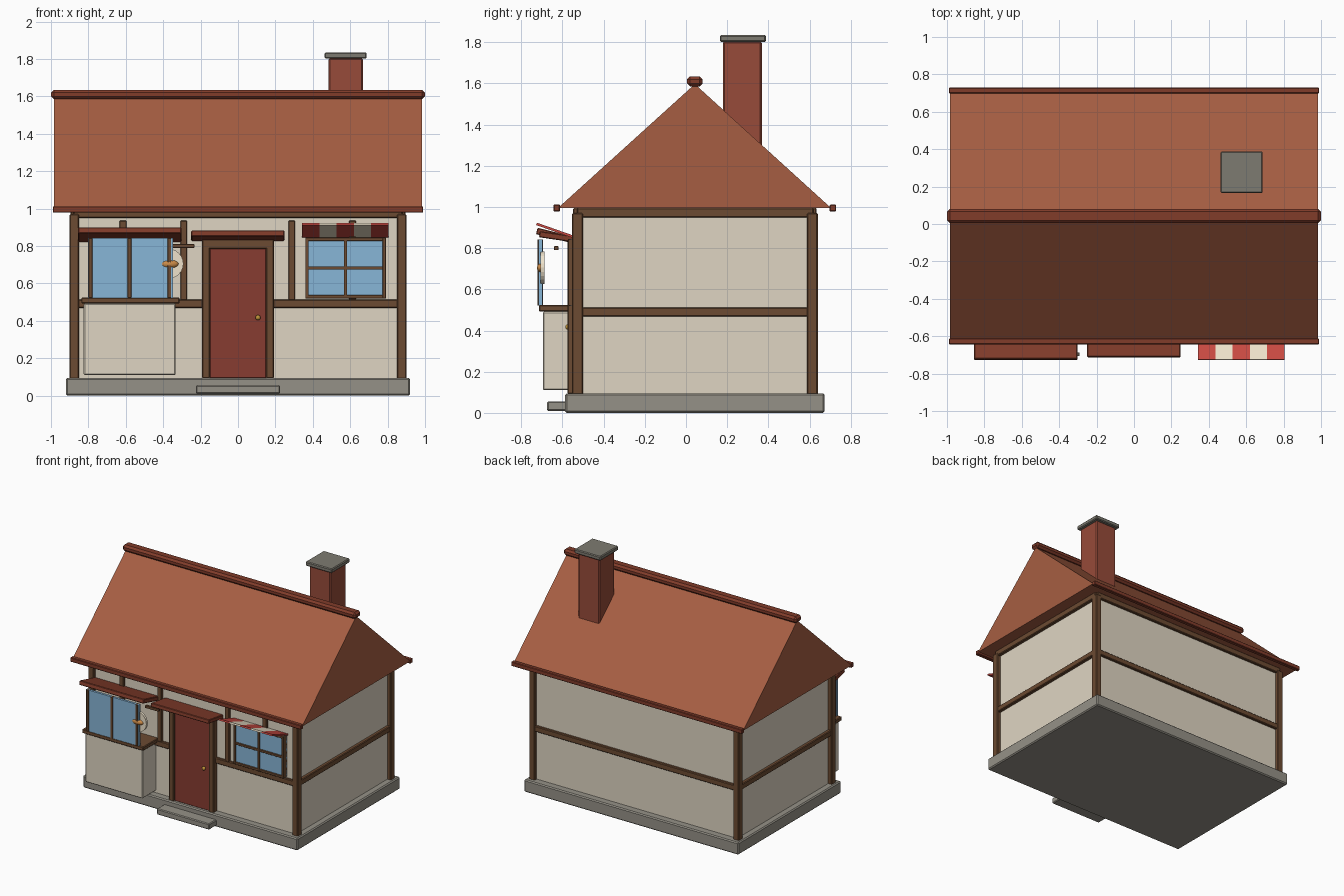
import bpy, bmesh, math
from mathutils import Matrix

if "Cube" in bpy.data.objects:
    bpy.data.objects.remove(bpy.data.objects["Cube"])


def material(name, rgb):
    # colours are given as seen on screen and stored as linear values
    m = bpy.data.materials.new(name)
    m.diffuse_color = [(c / 255) ** 2.2 for c in rgb] + [1]
    m.use_nodes = True
    m.node_tree.nodes["Principled BSDF"].inputs["Base Color"].default_value = m.diffuse_color
    return m


PLASTER = material("plaster", (222, 212, 193))
TIMBER = material("timber", (108, 76, 53))
STONE = material("stone", (148, 144, 134))
CAP = material("cap_stone", (125, 122, 112))
TILE = material("roof_tile", (165, 94, 68))
RIDGE = material("ridge_tile", (128, 62, 46))
BRICK = material("brick", (150, 76, 60))
DOOR = material("door_paint", (134, 62, 52))
GLASS = material("glass", (134, 180, 214))
RED = material("awning_red", (200, 75, 68))
CREAM = material("awning_cream", (238, 226, 202))
BRASS = material("brass", (190, 145, 60))
BREAD = material("bread", (205, 140, 75))


def finish(name, bm, mat, bevel=0):
    me = bpy.data.meshes.new(name)
    bmesh.ops.recalc_face_normals(bm, faces=bm.faces)
    bm.to_mesh(me)
    bm.free()
    me.materials.append(mat)
    ob = bpy.data.objects.new(name, me)
    bpy.context.collection.objects.link(ob)
    if bevel:
        mod = ob.modifiers.new("bevel", 'BEVEL')
        mod.width = bevel
        mod.segments = 1
    return ob


def box(name, x, y, z, mat, bevel=0.005):
    # each argument is a (low, high) range
    bm = bmesh.new()
    bmesh.ops.create_cube(bm, size=1)
    bmesh.ops.scale(bm, vec=[r[1] - r[0] for r in (x, y, z)], verts=bm.verts)
    ob = finish(name, bm, mat, bevel)
    ob.location = [(r[0] + r[1]) / 2 for r in (x, y, z)]
    # bake size only; location stays on the object
    return ob


def canopy(name, x, outer, inner, thick, mat, bevel=0.004):
    # slab running from an outer (y, z) point to an inner one
    dy, dz = inner[0] - outer[0], inner[1] - outer[1]
    h = math.hypot(dy, dz) / 2
    ob = box(name, x, (-h, h), (-thick / 2, thick / 2), mat, bevel)
    ob.location = (ob.location.x, (outer[0] + inner[0]) / 2, (outer[1] + inner[1]) / 2)
    ob.rotation_euler.x = math.atan2(dz, dy)
    return ob


def ball(name, loc, radii, mat):
    bm = bmesh.new()
    bmesh.ops.create_uvsphere(bm, u_segments=16, v_segments=10, radius=1)
    bmesh.ops.scale(bm, vec=radii, verts=bm.verts)
    ob = finish(name, bm, mat)
    ob.location = loc
    ob.data.shade_smooth()
    return ob


# base and walls
box("foundation", (-.92, .92), (-.587, .673), (0, .095), STONE, .008)
box("door_step", (-.225, .225), (-.675, -.57), (.01, .056), STONE, .006)
box("walls", (-.87, .87), (-.53, .615), (.08, 1.0), PLASTER, 0)

# timber frame: corner posts, middle rails and top plates
for side, x in (("left", (-.90, -.85)), ("right", (.85, .90))):
    for end, y in (("front", (-.553, -.50)), ("back", (.587, .64))):
        box(f"{end}_{side}_post", x, y, (.09, .97), TIMBER)
for level, z in (("middle_rail", (.469, .513)), ("top_plate", (.95, .996))):
    for end, y in (("front", (-.548, -.505)), ("back", (.592, .635))):
        box(f"{end}_{level}", (-.88, .88), y, z, TIMBER)
    for side, x in (("left", (-.895, -.855)), ("right", (.855, .895))):
        box(f"{side}_{level}", x, (-.53, .62), z, TIMBER)
for i, x in enumerate((-.615, -.29, .288, .612)):
    box(f"front_stud_{i + 1}", (x - .018, x + .018), (-.55, -.515), (.51, .935), TIMBER, .003)

# roof prism
bm = bmesh.new()
tri = [bm.verts.new((-.985, y, z)) for y, z in ((-.622, .995), (.705, .995), (.043, 1.597))]
face = bm.faces.new(tri)
ext = bmesh.ops.extrude_face_region(bm, geom=[face], use_keep_orig=True)
bmesh.ops.translate(bm, vec=(1.97, 0, 0),
                    verts=[g for g in ext["geom"] if isinstance(g, bmesh.types.BMVert)])
finish("roof", bm, TILE)
box("roof_ridge", (-1, 1), (.005, .081), (1.585, 1.635), RIDGE, .015)
box("front_eave", (-.99, .99), (-.643, -.612), (.978, 1.012), RIDGE, .004)
box("back_eave", (-.99, .99), (.698, .729), (.978, 1.012), RIDGE, .004)

# chimney
box("chimney", (.485, .668), (.18, .368), (1.2, 1.805), BRICK, .008)
box("chimney_cap", (.463, .688), (.165, .388), (1.802, 1.835), CAP, .006)

# door with frame and canopy
box("door", (-.152, .152), (-.562, -.52), (.092, .788), DOOR)
for side, x in (("left", (-.192, -.15)), ("right", (.15, .192))):
    box(f"{side}_door_jamb", x, (-.575, -.52), (.092, .80), TIMBER)
box("door_lintel", (-.192, .192), (-.575, -.52), (.785, .84), TIMBER)
ball("door_knob", (.107, -.572, .417), (.014, .014, .014), BRASS)
canopy("door_canopy", (-.25, .248), (-.712, .868), (-.535, .842), .03, RIDGE)

# bay shop window
box("bay_base", (-.825, -.333), (-.695, -.52), (.11, .492), PLASTER, .006)
box("bay_sill", (-.838, -.312), (-.715, -.52), (.493, .524), TIMBER)
box("bay_glass", (-.802, -.348), (-.716, -.698), (.522, .842), GLASS, 0)
for i, x in enumerate((-.788, -.58, -.367)):
    box(f"bay_mullion_{i + 1}", (x - .01, x + .01), (-.722, -.694), (.522, .842), TIMBER, .002)
canopy("bay_canopy", (-.855, -.303), (-.725, .884), (-.535, .836), .032, RIDGE)

# hanging sign: bracket, round board and loaf
box("sign_bracket", (-.35, -.233), (-.64, -.62), (.79, .81), TIMBER, .002)
bm = bmesh.new()
bmesh.ops.create_cone(bm, cap_ends=True, segments=24, radius1=.08, radius2=.08, depth=.018,
                      matrix=Matrix.Rotation(math.pi / 2, 4, 'X'))
finish("sign_board", bm, CREAM).location = (-.372, -.697, .705)
ball("sign_loaf", (-.367, -.706, .704), (.049, .018, .022), BREAD)

# right window with striped awning
x0, x1, z0, z1, t = .36, .79, .52, .845, .018
box("window_glass", (x0, x1), (-.562, -.52), (z0, z1), GLASS, 0)
for i, x in enumerate((x0, (x0 + x1 - t) / 2, x1 - t)):
    box(f"window_upright_{i + 1}", (x, x + t), (-.573, -.52), (z0, z1), TIMBER, .002)
for i, z in enumerate((z0, (z0 + z1 - t) / 2, z1 - t)):
    box(f"window_bar_{i + 1}", (x0, x1), (-.572, -.52), (z, z + t), TIMBER, .002)
for i in range(5):
    x = .343 + i * .0922
    canopy(f"awning_stripe_{i + 1}", (x, x + .0922), (-.726, .918), (-.535, .851), .012,
           CREAM if i % 2 else RED, 0)
